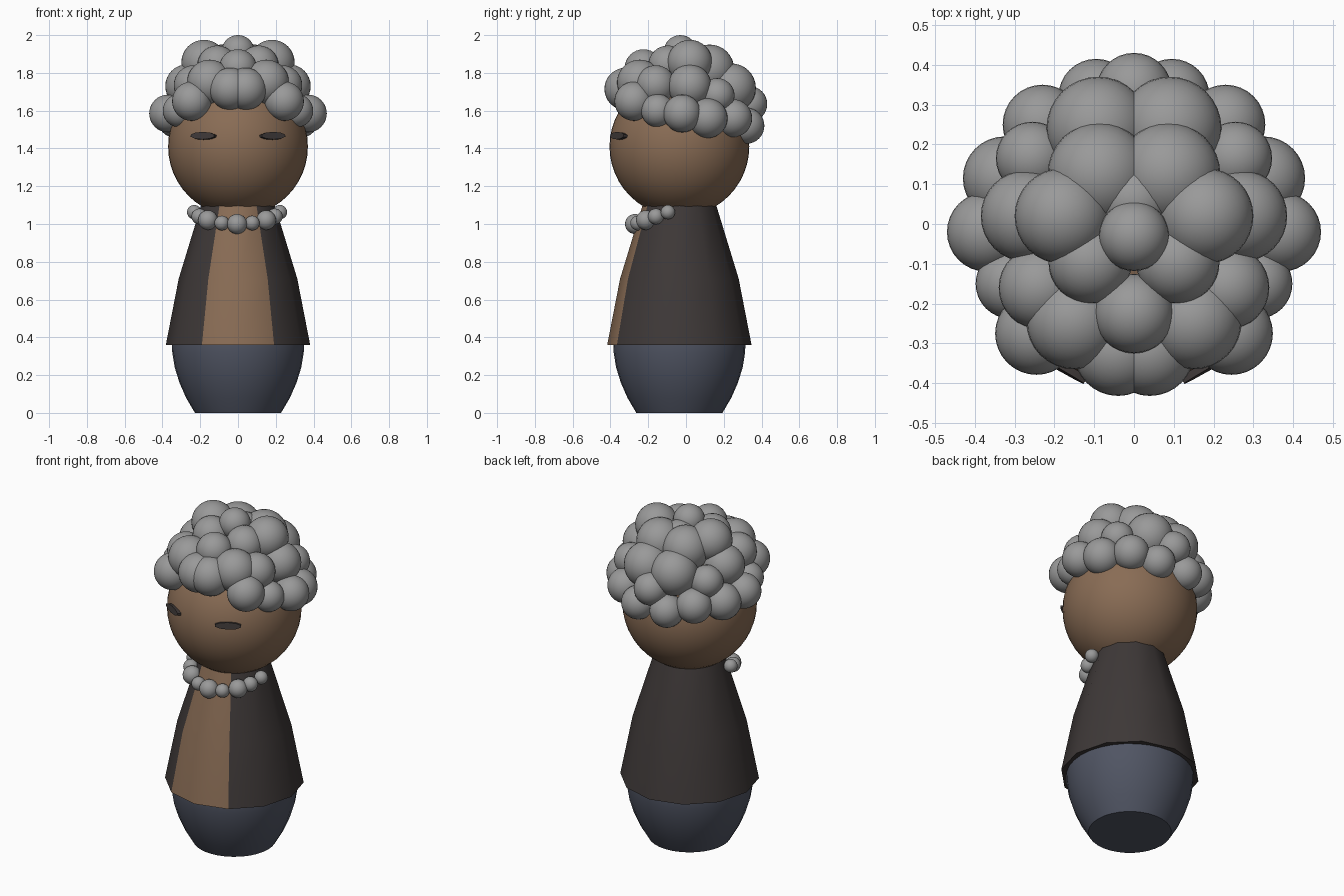
import bpy
import bmesh
import math
from mathutils import Matrix, Vector

cube = bpy.data.objects.get("Cube")
if cube:
    bpy.data.objects.remove(cube, do_unlink=True)

AXIS_Y = -0.035      # the body and head share this upright axis


def material(name, rgb):
    mat = bpy.data.materials.new(name)
    mat.use_nodes = True
    color = (*rgb, 1)
    mat.diffuse_color = color
    mat.node_tree.nodes["Principled BSDF"].inputs["Base Color"].default_value = color
    return mat


grey = material("soft grey", (0.32, 0.32, 0.32))
skin = material("brown skin", (0.25, 0.15, 0.09))
dark = material("dark cloth", (0.048, 0.04, 0.039))
blue = material("slate blue cloth", (0.08, 0.09, 0.125))


def finish(name, bm, materials, angle=40):
    """Turn a bmesh into a named object with smooth shading and kept sharp edges."""
    mesh = bpy.data.meshes.new(name)
    bmesh.ops.recalc_face_normals(bm, faces=bm.faces)
    bm.to_mesh(mesh)
    bm.free()
    for mat in materials:
        mesh.materials.append(mat)
    obj = bpy.data.objects.new(name, mesh)
    bpy.context.collection.objects.link(obj)
    bpy.ops.object.select_all(action="DESELECT")
    obj.select_set(True)
    bpy.context.view_layer.objects.active = obj
    bpy.ops.object.shade_smooth_by_angle(angle=math.radians(angle))
    return obj


def ball(name, centre, radius, mat, segments=32):
    bm = bmesh.new()
    bmesh.ops.create_uvsphere(bm, u_segments=segments, v_segments=segments // 2,
                              radius=radius, matrix=Matrix.Translation(centre))
    return finish(name, bm, [mat], 60)


def lathe(name, profile, sides, materials, rule=None):
    """Stack rings of (radius, height) around the axis; a ring corner faces the front."""
    bm = bmesh.new()
    rings = []
    for radius, z in profile:
        ring = []
        for i in range(sides):
            a = math.tau * i / sides
            ring.append(bm.verts.new((radius * math.sin(a),
                                      AXIS_Y - radius * math.cos(a), z)))
        rings.append(ring)
    for low, high in zip(rings, rings[1:]):
        for i in range(sides):
            j = (i + 1) % sides
            face = bm.faces.new((low[i], low[j], high[j], high[i]))
            if rule:
                face.material_index = rule(i)
    bm.faces.new(rings[0])
    bm.faces.new(rings[-1])
    return finish(name, bm, materials)


# Rounded lower body, running up inside the jacket
lathe("lower_body",
      [(0.228, 0), (0.275, 0.08), (0.31, 0.16), (0.335, 0.24),
       (0.348, 0.32), (0.35, 0.38), (0.33, 0.5)], 32, [blue])

# Twelve-sided jacket, its two front columns left open as bare chest
lathe("jacket", [(0.382, 0.36), (0.314, 0.71), (0.195, 1.1)], 12, [dark, skin],
      lambda side: 1 if side in (0, 11) else 0)

# Head
head_centre = Vector((0, AXIS_Y, 1.41))
ball("head", head_centre, 0.37, skin, 48)

# Flat narrow eyes lying against the head
for side, name in ((1, "left_eye"), (-1, "right_eye")):
    out = Vector((side * 0.185, -0.325, 0.057)).normalized()
    turn = out.to_track_quat("Z", "Y").to_matrix().to_4x4()
    place = (Matrix.Translation(head_centre + out * 0.37) @ turn
             @ Matrix.Diagonal((0.075, 0.02, 1, 1)))
    bm = bmesh.new()
    bmesh.ops.create_cone(bm, cap_ends=True, segments=10, radius1=1, radius2=1,
                          depth=0.03, matrix=place)
    finish(name, bm, [dark], 20)

# Bead necklace, rising towards the back: (degrees from the front, radius)
for angle, radius in ((0, 0.053), (20, 0.039), (41, 0.052), (58, 0.042), (75, 0.038)):
    for side, label in ((1, "left"), (-1, "right")):
        if angle == 0 and side < 0:
            continue
        a = math.radians(angle)
        drop = 0.235 * math.cos(a)
        ball(f"necklace_bead_{label}_{angle}",
             (side * 0.235 * math.sin(a) - 0.005, AXIS_Y - drop, 1.0 + 0.36 * (0.235 - drop)),
             radius, grey, 24)

# Curls: x, y, z, radius; those off the centre line are mirrored
curls = (
    (0, -0.03, 1.912, 0.088), (0, 0.06, 1.84, 0.1),
    (0, -0.225, 1.825, 0.1), (0, 0.335, 1.635, 0.095),
    (0.18, 0.02, 1.855, 0.12), (0.087, 0.125, 1.82, 0.13),
    (0.09, 0.24, 1.72, 0.13), (0.095, 0.32, 1.52, 0.095),
    (0.23, 0.25, 1.56, 0.1), (0.255, 0.165, 1.68, 0.092),
    (0.325, 0.115, 1.56, 0.105), (0.37, -0.02, 1.585, 0.1),
    (0.27, 0.02, 1.73, 0.115), (0.31, -0.15, 1.6, 0.088),
    (0.235, -0.16, 1.735, 0.105), (0.245, -0.275, 1.65, 0.104),
    (0.15, -0.245, 1.75, 0.12), (0.04, -0.32, 1.715, 0.112),
    (0.11, -0.095, 1.84, 0.105),
)
for n, (x, y, z, radius) in enumerate(curls):
    for side in ((1, -1) if x else (1,)):
        label = "left" if side > 0 else "right"
        ball(f"hair_curl_{label}_{n}", (side * x, y, z), radius, grey)
